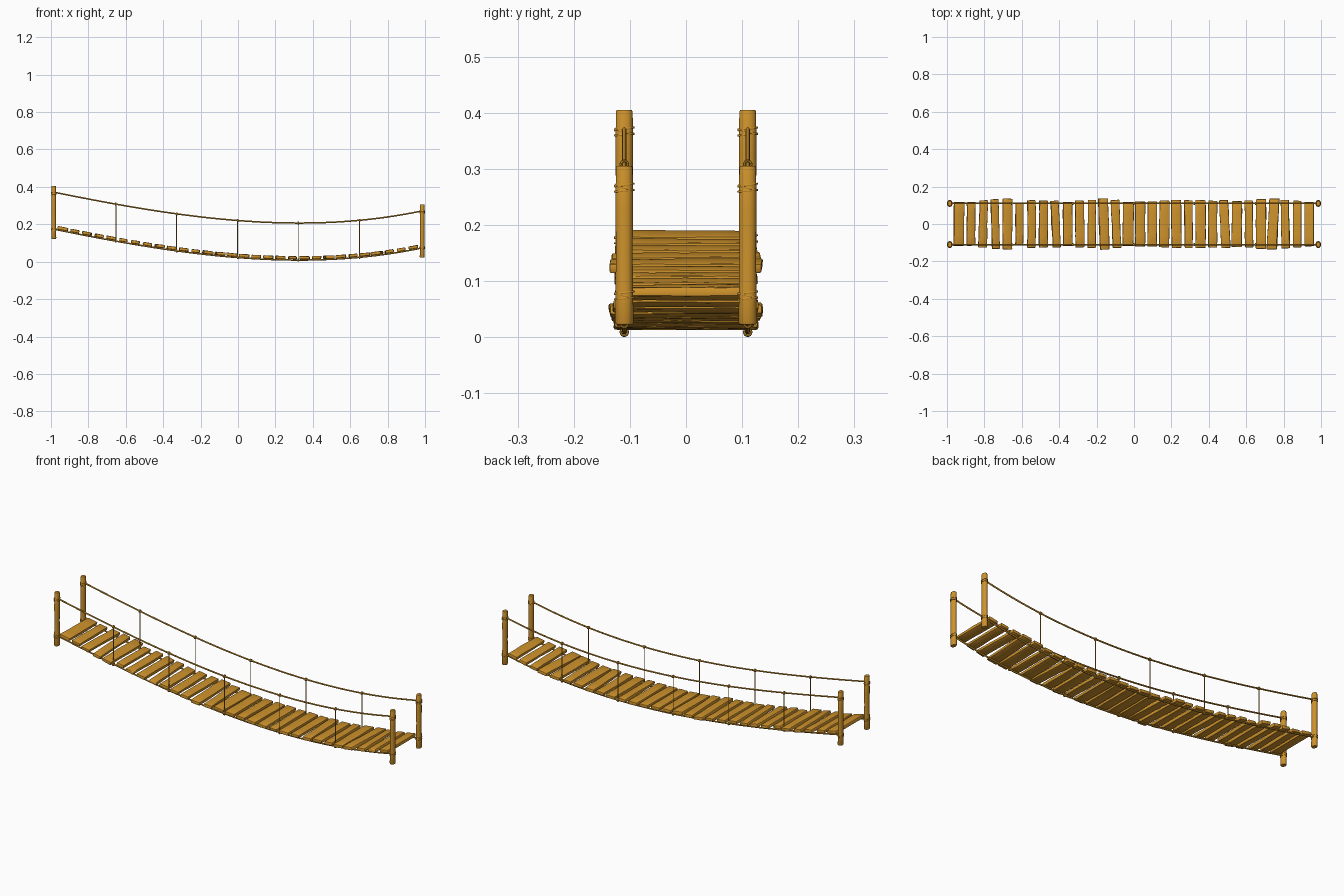
import bpy, bmesh, math, random
from mathutils import Matrix, Vector

if "Cube" in bpy.data.objects:
    bpy.data.objects.remove(bpy.data.objects["Cube"])

random.seed(4)
SIDE = 0.11      # y of ropes and posts
END = 0.985      # x of posts
DROP = 0.198     # deck rope hangs this far below the handrail

def material(name, col):
    m = bpy.data.materials.new(name)
    m.diffuse_color = (*col, 1)
    m.use_nodes = True
    m.node_tree.nodes["Principled BSDF"].inputs["Base Color"].default_value = m.diffuse_color
    return m

wood = material("wood", (0.62, 0.29, 0.025))

def rail_z(x):
    return 0.22 - 0.0508 * x + 0.105 * x * x + 0.028 * x * (x * x - 0.97)

def rail_slope(x):
    return (rail_z(x + 0.01) - rail_z(x - 0.01)) / 0.02

def finish(name, bm, smooth=40):
    me = bpy.data.meshes.new(name)
    bmesh.ops.recalc_face_normals(bm, faces=bm.faces)
    bm.to_mesh(me)
    bm.free()
    ob = bpy.data.objects.new(name, me)
    bpy.context.collection.objects.link(ob)
    me.materials.append(wood)
    bpy.context.view_layer.objects.active = ob
    ob.select_set(True)
    bpy.ops.object.shade_smooth_by_angle(angle=math.radians(smooth))
    ob.select_set(False)
    return ob

def tube(bm, pts, r, n=8, closed=False):
    """Sweep a round section along points lying in any smooth path."""
    rings, count = [], len(pts)
    for i, p in enumerate(pts):
        if closed:
            t = pts[(i + 1) % count] - pts[i - 1]
        else:
            t = pts[min(i + 1, count - 1)] - pts[max(i - 1, 0)]
        t.normalize()
        ref = Vector((0, 1, 0)) if abs(t.y) < 0.9 else Vector((0, 0, 1))
        if closed:
            ref = (pts[0] - pts[count // 4]).cross(pts[0] - pts[count // 2]).normalized()
        u = t.cross(ref).normalized()
        v = t.cross(u)
        rings.append([bm.verts.new(p + r * (math.cos(a) * u + math.sin(a) * v))
                      for a in (2 * math.pi * k / n for k in range(n))])
    for i in range(count if closed else count - 1):
        a, b = rings[i], rings[(i + 1) % count]
        for k in range(n):
            bm.faces.new((a[k], a[(k + 1) % n], b[(k + 1) % n], b[k]))
    if not closed:
        bm.faces.new(rings[0])
        bm.faces.new(rings[-1])

def ring(bm, c, ru, rv, u, v, r, n=20):
    tube(bm, [c + ru * math.cos(a) * u + rv * math.sin(a) * v
              for a in (2 * math.pi * k / n for k in range(n))], r, 6, True)

def make_post(name, x, y, z0):
    # slightly uneven oval log with chamfered ends
    bm = bmesh.new()
    levels = [(0, .9), (.004, 1.07), (.06, 1.0), (.13, .96), (.2, 1.0), (.279, .97), (.283, .85)]
    prev = None
    for h, s in levels:
        cur = [bm.verts.new((x + .0125 * s * math.cos(a), y + .0155 * s * math.sin(a), z0 + h))
               for a in (2 * math.pi * k / 16 for k in range(16))]
        if prev:
            for k in range(16):
                bm.faces.new((prev[k], prev[(k + 1) % 16], cur[(k + 1) % 16], cur[k]))
        else:
            bm.faces.new(cur)
        prev = cur
    bm.faces.new(prev)
    finish(name, bm)

def make_lashing(name, x, y, z):
    # crossing rope turns around the post
    bm = bmesh.new()
    for dz, tilt in ((-.005, .1), (0, -.25), (.005, .15)):
        u = Vector((1, 0, 0))
        v = Vector((0, 1, tilt))
        ring(bm, Vector((x, y, z + dz)), .0132, .0168, u, v, .0019)
    finish(name, bm, 60)

def make_plank(name, x, width, half, yaw):
    bm = bmesh.new()
    bmesh.ops.create_cube(bm, size=1)
    bmesh.ops.scale(bm, vec=(width, half * 2, .0165), verts=bm.verts)
    long_edges = [e for e in bm.edges if abs(e.verts[0].co.y - e.verts[1].co.y) > .1]
    bmesh.ops.subdivide_edges(bm, edges=long_edges, cuts=3)
    for v in bm.verts:
        v.co += Vector((random.uniform(-.0015, .0015), random.uniform(-.002, .002),
                        random.uniform(-.0008, .0008)))
    sharp = [e for e in bm.edges if e.calc_face_angle(0) > 1]
    bmesh.ops.bevel(bm, geom=sharp, offset=.0035, segments=2, profile=.5, affect='EDGES')
    pitch = -math.atan(rail_slope(x)) + random.uniform(-.03, .03)
    m = (Matrix.Translation((x, 0, rail_z(x) - DROP + .0125))
         @ Matrix.Rotation(pitch, 4, 'Y') @ Matrix.Rotation(yaw, 4, 'Z'))
    bmesh.ops.transform(bm, matrix=m, verts=bm.verts)
    finish(name, bm)

# deck planks: widths and half lengths in thousandths
widths = [56, 46, 46, 42, 52, 42, 45, 48, 44, 50, 48, 44, 52, 46, 58,
          54, 50, 54, 54, 44, 54, 48, 48, 54, 44, 54, 54, 44, 44, 50]
halves = [117, 117, 127, 133, 136, 115, 127, 125, 125, 118, 125, 128, 136, 128, 118,
          120, 120, 125, 128, 128, 128, 125, 128, 122, 125, 133, 136, 130, 125, 118]
yaws = {3: .03, 8: .05, 12: .03, 13: .05, 22: .05, 26: -.05, 27: .02, 2: -.03}
for i in range(30):
    make_plank(f"plank_{i + 1}", -.936 + i * .0646, widths[i] / 1000, halves[i] / 1000,
               yaws.get(i, random.uniform(-.012, .012)))

for side, y in (("front", -SIDE), ("back", SIDE)):
    # long ropes
    xs = [-END + 2 * END * k / 48 for k in range(49)]
    for name, drop in (("handrail_rope", 0), ("deck_rope", DROP)):
        bm = bmesh.new()
        tube(bm, [Vector((x, y, rail_z(x) - drop)) for x in xs], .004)
        finish(f"{side}_{name}", bm, 60)
    # end posts with lashings
    for end, x, z0 in (("left", -END, .122), ("right", END, .022)):
        make_post(f"{side}_{end}_post", x, y, z0)
        make_lashing(f"{side}_{end}_upper_lashing", x, y, rail_z(x) - .006)
        make_lashing(f"{side}_{end}_lower_lashing", x, y, rail_z(x) - DROP)
    # vertical hangers with a loop at each rope
    for i, x in enumerate((-.653, -.328, -.002, .322, .65)):
        bm = bmesh.new()
        top, low = rail_z(x), rail_z(x) - DROP
        tube(bm, [Vector((x, y, low)), Vector((x, y, top))], .0022)
        for z in (top, low):
            for dx in (-.002, .002):
                ring(bm, Vector((x + dx, y, z)), .0063, .0063,
                     Vector((0, 1, 0)), Vector((0, 0, 1)), .0022, 14)
        finish(f"{side}_hanger_{i + 1}", bm, 60)
